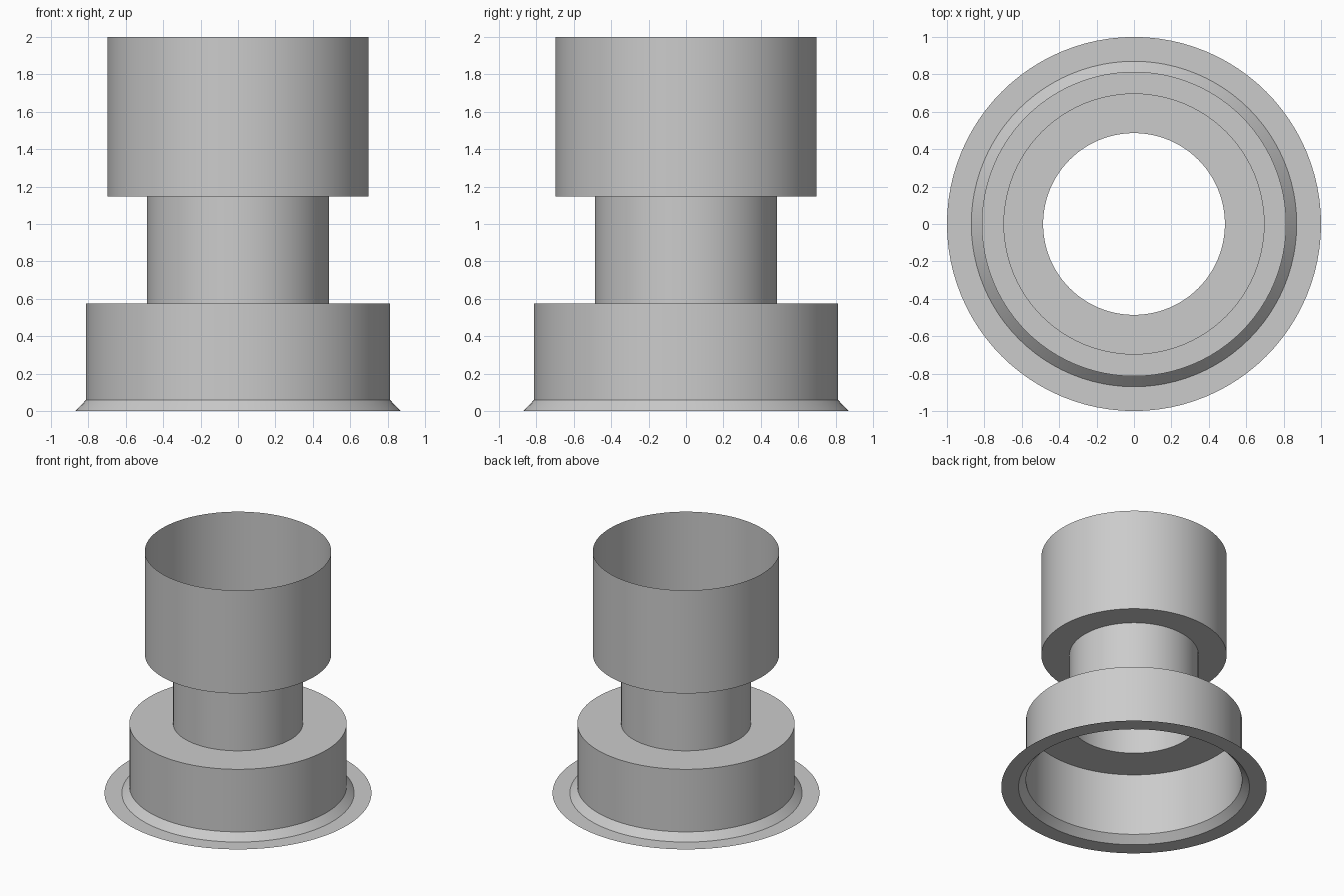
import bpy
import bmesh
import math
from mathutils import Matrix, Vector

SEGMENTS = 96

cube = bpy.data.objects.get("Cube")
if cube:
    bpy.data.objects.remove(cube, do_unlink=True)

# Single plain grey material
grey = bpy.data.materials.new("plain grey")
grey.use_nodes = True
colour = (0.6, 0.6, 0.6, 1.0)
grey.diffuse_color = colour
grey.node_tree.nodes["Principled BSDF"].inputs["Base Color"].default_value = colour


def lathe(name, profile):
    """Spin an open (radius, height) profile into a thin shell of revolution."""
    bm = bmesh.new()
    verts = [bm.verts.new((r, 0, z)) for r, z in profile]
    edges = [bm.edges.new(pair) for pair in zip(verts, verts[1:])]
    bmesh.ops.spin(bm, geom=verts + edges, cent=(0, 0, 0), axis=(0, 0, 1),
                   angle=2 * math.pi, steps=SEGMENTS, use_merge=True)
    bmesh.ops.remove_doubles(bm, verts=bm.verts, dist=0.0001)
    # Outside of the shell faces away from the axis, flat rings face their open side
    bm.normal_update()
    if sum(f.normal.dot(Vector((f.calc_center_median().x,
                                f.calc_center_median().y, 0))) for f in bm.faces) < 0:
        bmesh.ops.reverse_faces(bm, faces=bm.faces)
    mesh = bpy.data.meshes.new(name)
    bm.to_mesh(mesh)
    bm.free()
    mesh.materials.append(grey)
    obj = bpy.data.objects.new(name, mesh)
    bpy.context.collection.objects.link(obj)
    bpy.ops.object.select_all(action='DESELECT')
    obj.select_set(True)
    bpy.context.view_layer.objects.active = obj
    bpy.ops.object.shade_smooth_by_angle(angle=math.radians(30))
    return obj


# Open tube: flat flange, bevelled foot, wide base, narrow neck, upper cup
lathe("stepped_tube", [
    (1.0, 0.0), (0.87, 0.0),
    (0.814, 0.058), (0.814, 0.575),
    (0.486, 0.575), (0.486, 1.148),
    (0.698, 1.148), (0.698, 2.0),
])
